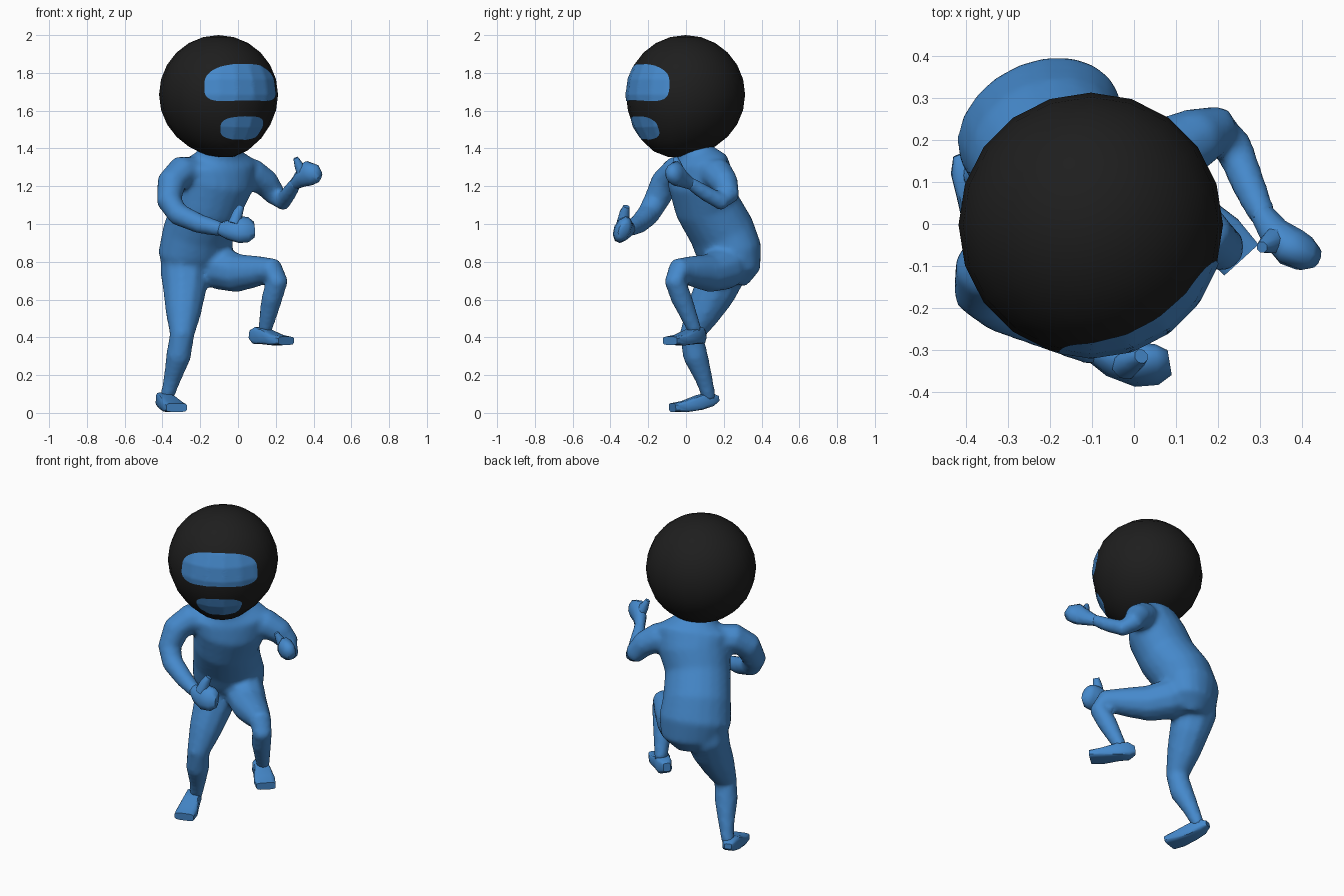
import bpy, bmesh, math
from mathutils import Vector
from mathutils.bvhtree import BVHTree


def material(name, rgb):
    m = bpy.data.materials.new(name)
    m.diffuse_color = (*rgb, 1)
    return m


BLUE = material("blue", (0.06, 0.25, 0.60))
BLACK = material("black", (0.013, 0.013, 0.013))


def finish(name, bm, mat, angle=60):
    bmesh.ops.recalc_face_normals(bm, faces=bm.faces)
    me = bpy.data.meshes.new(name)
    bm.to_mesh(me)
    bm.free()
    me.materials.append(mat)
    for p in me.polygons:
        p.use_smooth = True
    me.set_sharp_from_angle(angle=math.radians(angle))
    ob = bpy.data.objects.new(name, me)
    bpy.context.collection.objects.link(ob)
    return ob


def loft(name, rings, side, n=10, power=1.0, angle=60):
    """Skin elliptical rings (x, y, z, half width[, half depth]) along a path."""
    bm = bmesh.new()
    pts = [Vector(r[:3]) for r in rings]
    loops = []
    for i, r in enumerate(rings):
        a, b = r[3], r[-1]
        t = (pts[min(i + 1, len(pts) - 1)] - pts[max(i - 1, 0)]).normalized()
        s = Vector(side)
        s = (s - t * s.dot(t)).normalized()
        d = t.cross(s)
        loop = []
        for k in range(n):
            w = 2 * math.pi * (k + 0.5) / n
            c, v = math.cos(w), math.sin(w)
            c = math.copysign(abs(c) ** power, c)
            v = math.copysign(abs(v) ** power, v)
            loop.append(bm.verts.new(pts[i] + s * a * c + d * b * v))
        loops.append(loop)
    for l0, l1 in zip(loops, loops[1:]):
        for k in range(n):
            bm.faces.new((l0[k], l0[(k + 1) % n], l1[(k + 1) % n], l1[k]))
    bm.faces.new(loops[0])
    bm.faces.new(loops[-1])
    return finish(name, bm, BLUE, angle)


def direction(az, el):
    az, el = math.radians(az), math.radians(el)
    return Vector((math.sin(az) * math.cos(el), -math.cos(az) * math.cos(el), math.sin(el)))


# Head: low-poly ball pulled down a little at the chin
CENTRE, R = Vector((-0.103, -0.002, 1.685)), 0.315
head = bmesh.new()
bmesh.ops.create_uvsphere(head, u_segments=20, v_segments=12, radius=R)
chin = direction(30, -62)
for v in head.verts:
    v.co += chin * 0.035 * max(0, v.co.normalized().dot(chin)) ** 5
    v.co += CENTRE
tree = BVHTree.FromBMesh(head)
finish("head", head, BLACK)


def face_plate(name, el, half_w, half_h, top_arch, low_arch, steps=14, n=72):
    """Thin rounded plate hugging the head, centred on the facing direction."""
    bm = bmesh.new()

    def point(u, v):
        bulge = (1 - u * u) * (top_arch * max(0, v) + low_arch * max(0, -v))
        d = direction(30 + u * half_w, el + v * half_h + bulge)
        return bm.verts.new(tree.ray_cast(CENTRE, d)[0] + d * 0.004)

    mid, prev = point(0, 0), None
    for j in range(1, steps + 1):
        loop = []
        for k in range(n):
            c, s = math.cos(2 * math.pi * k / n), math.sin(2 * math.pi * k / n)
            r = j / steps * (abs(c) ** 3.2 + abs(s) ** 3.2) ** (-1 / 3.2)
            loop.append(point(r * c, r * s))
        for k in range(n):
            q = (k + 1) % n
            if prev:
                bm.faces.new((prev[k], loop[k], loop[q], prev[q]))
            else:
                bm.faces.new((mid, loop[k], loop[q]))
        prev = loop
    finish(name, bm, BLUE, 180)


# Eye and mouth openings of the mask
face_plate("eye_opening", 8.5, 44, 19, 3.5, 5)
face_plate("mouth_opening", -33.5, 28, 11, 1.5, 0)

# Torso, leaning forward and turned about 30 degrees
ACROSS = (0.87, 0.5, 0)
torso = loft("torso", [(-0.225, 0.24, 0.69, 0.10, 0.08), (-0.22, 0.25, 0.75, 0.18, 0.13),
                       (-0.225, 0.23, 0.85, 0.208, 0.162), (-0.21, 0.19, 0.96, 0.195, 0.168),
                       (-0.16, 0.11, 1.10, 0.188, 0.168), (-0.11, 0.08, 1.23, 0.21, 0.168),
                       (-0.105, 0.06, 1.325, 0.22, 0.14), (-0.10, 0.04, 1.37, 0.13, 0.105),
                       (-0.10, 0.01, 1.45, 0.09, 0.09)], ACROSS, n=20)

# Arms
arm_r = loft("right_arm", [(-0.22, 0.01, 1.27, 0.09), (-0.30, -0.05, 1.275, 0.088),
                           (-0.352, -0.11, 1.22, 0.08), (-0.365, -0.16, 1.12, 0.068),
                           (-0.315, -0.20, 1.05, 0.062), (-0.20, -0.25, 1.0, 0.053),
                           (-0.08, -0.305, 0.97, 0.04)], (-0.15, -0.8, 0.6))
arm_l = loft("left_arm", [(0.0, 0.13, 1.265, 0.09), (0.08, 0.17, 1.26, 0.088),
                          (0.15, 0.205, 1.215, 0.075), (0.20, 0.225, 1.15, 0.06),
                          (0.235, 0.19, 1.115, 0.048), (0.27, 0.10, 1.165, 0.043),
                          (0.31, 0.01, 1.225, 0.034)], (-0.3, -0.55, -0.77))

# Legs: right one standing, left one lifted
leg_r = loft("right_leg", [(-0.29, 0.20, 0.88, 0.12), (-0.285, 0.20, 0.75, 0.13),
                           (-0.283, 0.15, 0.64, 0.115), (-0.29, 0.09, 0.53, 0.096),
                           (-0.297, 0.03, 0.41, 0.066), (-0.315, 0.05, 0.30, 0.068),
                           (-0.348, 0.095, 0.18, 0.048), (-0.38, 0.125, 0.07, 0.036)], ACROSS)
leg_l = loft("left_leg", [(-0.17, 0.25, 0.80, 0.11), (-0.09, 0.20, 0.765, 0.118),
                          (0.0, 0.12, 0.74, 0.103), (0.10, 0.035, 0.75, 0.084),
                          (0.185, -0.04, 0.757, 0.065), (0.21, -0.06, 0.70, 0.058),
                          (0.18, -0.025, 0.61, 0.058), (0.14, 0.05, 0.43, 0.038)], (0.7, 0.7, 0))

# Body: limbs fused with the torso into one smooth skin
bpy.ops.object.select_all(action='DESELECT')
for ob in (torso, arm_r, arm_l, leg_r, leg_l):
    ob.select_set(True)
bpy.context.view_layer.objects.active = torso
bpy.ops.object.join()
torso.name = "body"
mod = torso.modifiers.new("fuse", 'REMESH')
mod.mode, mod.voxel_size, mod.use_smooth_shade = 'VOXEL', 0.015, True
mod = torso.modifiers.new("soften", 'SMOOTH')
mod.factor, mod.iterations = 0.5, 7

# Fists with raised thumbs
loft("right_fist", [(-0.10, -0.295, 0.975, 0.033, 0.032), (-0.05, -0.32, 0.97, 0.055, 0.043),
                    (0.01, -0.335, 0.97, 0.075, 0.048), (0.055, -0.335, 0.97, 0.07, 0.043),
                    (0.085, -0.33, 0.97, 0.045, 0.026)], (0, 0.4, 0.9))
loft("right_thumb", [(-0.02, -0.335, 1.0, 0.036), (0.0, -0.325, 1.06, 0.028),
                     (0.017, -0.315, 1.093, 0.018)], (1, 0, 0), n=8)
loft("left_fist", [(0.30, 0.03, 1.21, 0.03, 0.028), (0.335, -0.02, 1.24, 0.048, 0.038),
                   (0.375, -0.055, 1.268, 0.068, 0.048), (0.405, -0.07, 1.258, 0.058, 0.043),
                   (0.432, -0.08, 1.245, 0.03, 0.026)], (-0.25, 0, 1))
loft("left_thumb", [(0.35, -0.03, 1.25, 0.036), (0.325, -0.045, 1.305, 0.027),
                    (0.305, -0.055, 1.35, 0.014)], (0.7, 0.7, 0), n=8)

# Feet: flat boxy toes, narrow heels
loft("right_foot", [(-0.41, 0.168, 0.075, 0.022, 0.016), (-0.395, 0.13, 0.072, 0.043, 0.038),
                    (-0.375, 0.07, 0.055, 0.048, 0.04), (-0.345, -0.01, 0.033, 0.06, 0.03),
                    (-0.325, -0.072, 0.028, 0.058, 0.023)], (0.94, 0.34, 0), 12, 0.45, 40)
loft("left_foot", [(0.07, 0.09, 0.415, 0.022, 0.025), (0.10, 0.07, 0.41, 0.043, 0.045),
                   (0.145, 0.03, 0.405, 0.048, 0.042), (0.205, -0.03, 0.386, 0.06, 0.029),
                   (0.255, -0.085, 0.382, 0.056, 0.022)], (0.7, 0.7, 0), 12, 0.45, 40)
